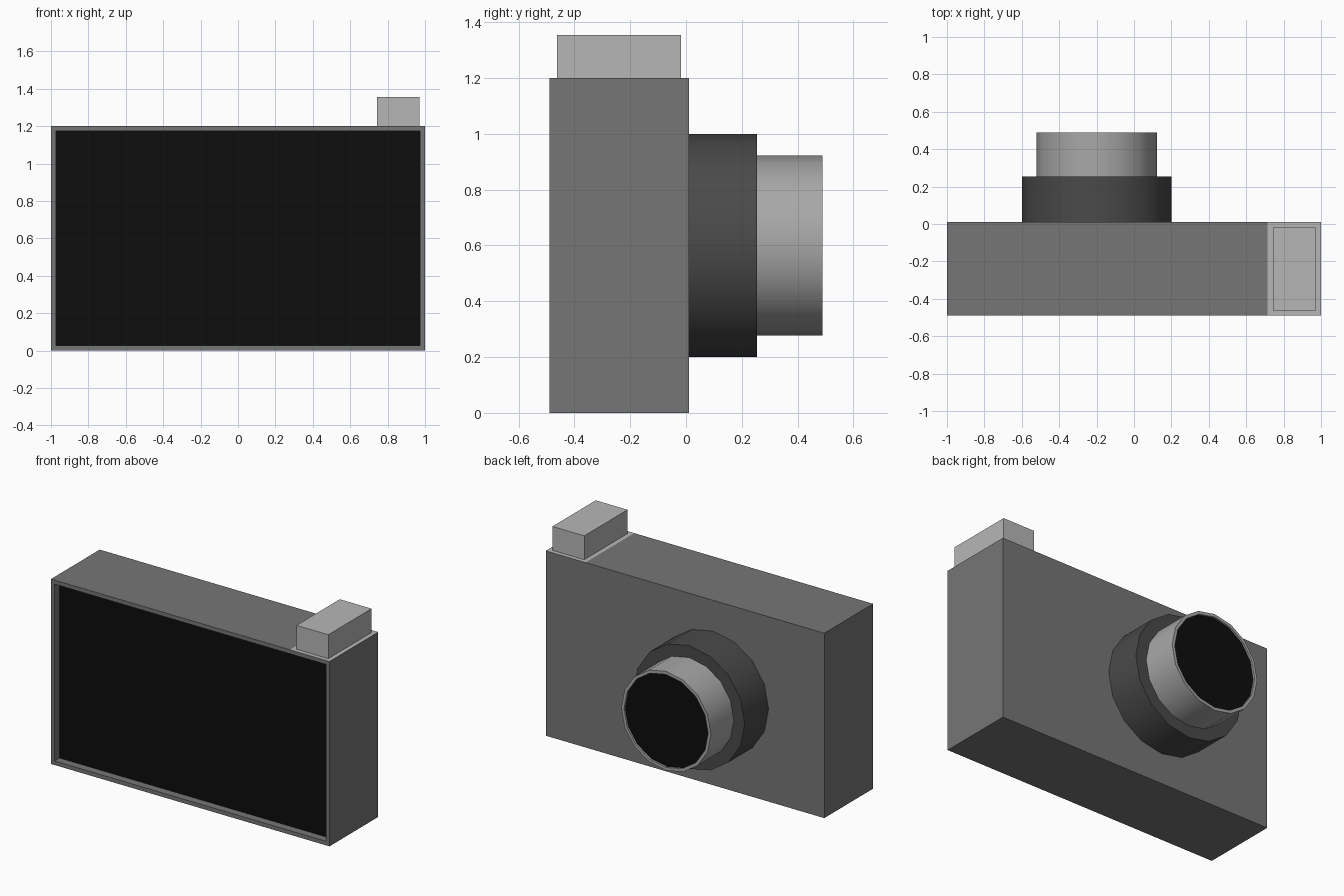
import bpy, bmesh, math
from mathutils import Matrix, Vector

if "Cube" in bpy.data.objects:
    bpy.data.objects.remove(bpy.data.objects["Cube"])


def material(name, v):
    m = bpy.data.materials.new(name)
    m.diffuse_color = (v, v, v, 1)
    m.use_nodes = True
    m.node_tree.nodes["Principled BSDF"].inputs["Base Color"].default_value = m.diffuse_color
    return m


BODY = material("body_grey", 0.18)
RING = material("dark_grey", 0.068)
LENS = material("light_grey", 0.39)
BUTTON = material("button_grey", 0.47)
BLACK = material("black", 0.004)


def finish(bm, name, mats, smooth=False):
    bmesh.ops.recalc_face_normals(bm, faces=bm.faces[:])
    me = bpy.data.meshes.new(name)
    bm.to_mesh(me)
    bm.free()
    ob = bpy.data.objects.new(name, me)
    bpy.context.collection.objects.link(ob)
    for m in mats:
        me.materials.append(m)
    if smooth:
        bpy.ops.object.select_all(action='DESELECT')
        ob.select_set(True)
        bpy.context.view_layer.objects.active = ob
        bpy.ops.object.shade_smooth_by_angle(angle=math.radians(35))
    return ob


def face_towards(bm, direction):
    d = Vector(direction)
    bm.normal_update()
    return max(bm.faces, key=lambda f: f.calc_center_median().dot(d) + 10 * f.normal.dot(d))


def recess(bm, face, rim, offset, mat):
    """Inset a face, then push its centre along y by extruding."""
    bmesh.ops.inset_region(bm, faces=[face], thickness=rim)
    new = bmesh.ops.extrude_discrete_faces(bm, faces=[face])["faces"][0]
    bmesh.ops.translate(bm, verts=new.verts[:], vec=(0, offset, 0))
    new.material_index = mat


# Body: box with a recessed rear screen
bm = bmesh.new()
bmesh.ops.create_cube(bm, size=1, matrix=Matrix.Translation((0, -0.24, 0.6)) @ Matrix.Diagonal((2, 0.5, 1.2, 1)))
recess(bm, face_towards(bm, (0, -1, 0)), 0.037, 0.05, 1)

# Shutter button: split off the end of the top face, inset it and raise it
top = face_towards(bm, (0, 0, 1))
bmesh.ops.bisect_plane(bm, geom=[top] + top.edges[:] + top.verts[:],
                       plane_co=(0.715, 0, 0), plane_no=(1, 0, 0))
bm.normal_update()
pad = max((f for f in bm.faces if f.normal.z > 0.9 and f.calc_center_median().z > 1.1),
          key=lambda f: f.calc_center_median().x)
pad.material_index = 2
bmesh.ops.inset_region(bm, faces=[pad], thickness=0.04)
cap = bmesh.ops.extrude_discrete_faces(bm, faces=[pad])["faces"][0]
bmesh.ops.translate(bm, verts=cap.verts[:], vec=(0, 0, 0.155))
finish(bm, "camera_body", [BODY, BLACK, BUTTON])


# Lens barrel sections: 16-sided cylinders pointing along +y
def barrel(name, radius, y0, y1, mats, glass=False):
    bm = bmesh.new()
    place = Matrix.Translation((-0.2, (y0 + y1) / 2, 0.6)) @ Matrix.Rotation(-math.pi / 2, 4, 'X')
    bmesh.ops.create_cone(bm, cap_ends=True, segments=16, radius1=radius, radius2=radius,
                          depth=y1 - y0, matrix=place)
    if glass:
        recess(bm, face_towards(bm, (0, 1, 0)), 0.02, -0.012, 1)
    finish(bm, name, mats, smooth=True)


barrel("lens_base_ring", 0.4, 0.0, 0.255, [RING])
barrel("lens_barrel", 0.322, 0.25, 0.49, [LENS, BLACK], glass=True)
